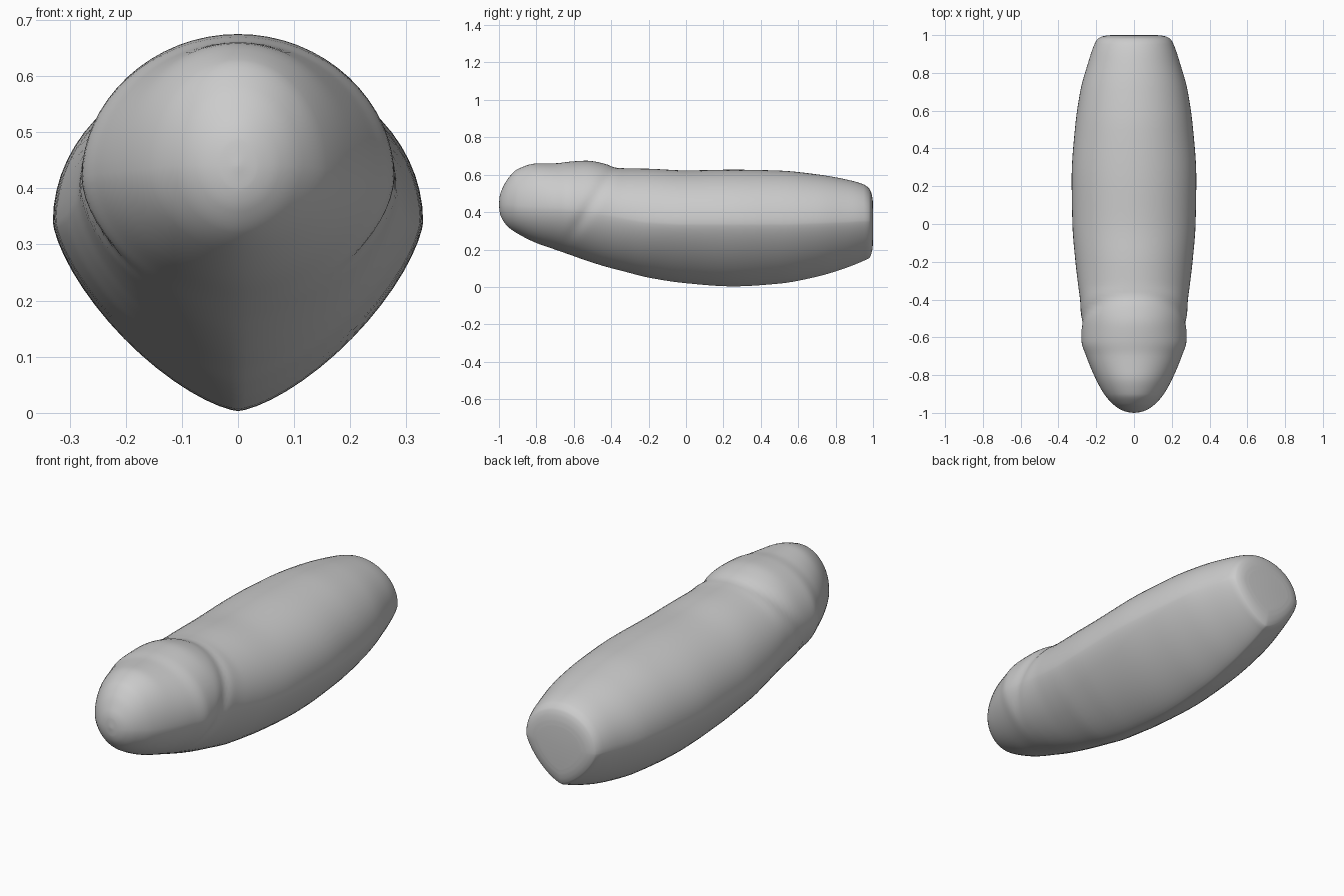
import bpy, bmesh, math

if "Cube" in bpy.data.objects:
    bpy.data.objects.remove(bpy.data.objects["Cube"])

# Stations along the body: y, bottom z, top z, half width, height of widest point
STATIONS = [
    (-1.0, .437, .443, .003, .44), (-.995, .395, .49, .037, .44),
    (-.98, .358, .53, .075, .44), (-.95, .32, .582, .115, .44),
    (-.9, .285, .63, .158, .435), (-.8, .235, .66, .212, .43),
    (-.7, .2, .661, .253, .425), (-.62, .172, .67, .278, .42),
    (-.53, .14, .675, .28, .41), (-.42, .106, .656, .284, .39),
    (-.32, .08, .634, .296, .37), (-.2, .05, .632, .31, .35),
    (0, .02, .623, .326, .34), (.25, .003, .627, .33, .34),
    (.5, .018, .622, .313, .34), (.7, .055, .602, .285, .345),
    (.85, .1, .576, .244, .35), (.95, .14, .548, .21, .355),
    (.98, .155, .525, .192, .355), (.99, .175, .505, .175, .355),
    (.997, .205, .475, .15, .355), (1.0, .235, .445, .12, .355),
]
SIDES, STEPS = 64, 5


def slope(i, c):
    """Tangent of column c at station i, flat at local extremes."""
    if i in (0, len(STATIONS) - 1):
        j = min(i, len(STATIONS) - 2)
        return (STATIONS[j + 1][c] - STATIONS[j][c]) / (STATIONS[j + 1][0] - STATIONS[j][0])
    p, q, r = STATIONS[i - 1:i + 2]
    a, b = (q[c] - p[c]) / (q[0] - p[0]), (r[c] - q[c]) / (r[0] - q[0])
    return 2 * a * b / (a + b) if a * b > 0 else 0


def between(i, t):
    """Smoothly interpolated station between i and i + 1."""
    p, q = STATIONS[i], STATIONS[i + 1]
    h = q[0] - p[0]
    out = [p[0] + h * t]
    for c in range(1, 5):
        out.append((2*t**3 - 3*t**2 + 1) * p[c] + (t**3 - 2*t**2 + t) * h * slope(i, c)
                   + (3*t**2 - 2*t**3) * q[c] + (t**3 - t**2) * h * slope(i + 1, c))
    return out


def signed_pow(v, e):
    return math.copysign(abs(v) ** e, v)


def section(bm, y, bottom, top, width, mid):
    """Round above, keel-shaped below, with a slanted neck fold."""
    blend = min(1, max(0, (y + .9) / .8))
    low = 1.85 - .42 * blend
    ring = []
    for k in range(SIDES):
        a = 2 * math.pi * k / SIDES
        c, s = math.cos(a), math.sin(a)
        n = 2 if s >= 0 else low
        x = width * signed_pow(c, 2 / n)
        z = mid + (top - mid if s >= 0 else mid - bottom) * signed_pow(s, 2 / n)
        fold_y = -.52 + .6 * (z - .42)
        fade = min(1, max(0, (z - .22) / .12))
        f = 1 - .03 * fade * math.exp(-((y - fold_y) / .035) ** 2)
        ring.append(bm.verts.new((x * f, y, mid + (z - mid) * f)))
    return ring


# Body lofted from nose to flat rear end
bm = bmesh.new()
rows = [between(i, k / STEPS) for i in range(len(STATIONS) - 1) for k in range(STEPS)]
rows.append(list(STATIONS[-1]))
rings = [section(bm, *r) for r in rows]
for a, b in zip(rings, rings[1:]):
    for k in range(SIDES):
        m = (k + 1) % SIDES
        bm.faces.new((a[k], a[m], b[m], b[k]))
bm.faces.new(rings[0])
bm.faces.new(rings[-1])
bmesh.ops.recalc_face_normals(bm, faces=bm.faces)
mesh = bpy.data.meshes.new("body")
bm.to_mesh(mesh)
bm.free()
body = bpy.data.objects.new("body", mesh)
bpy.context.collection.objects.link(body)

# Single grey colour
grey = bpy.data.materials.new("grey")
grey.diffuse_color = (.6, .6, .6, 1)
grey.use_nodes = True
grey.node_tree.nodes["Principled BSDF"].inputs["Base Color"].default_value = grey.diffuse_color
mesh.materials.append(grey)

# Smooth shading
bpy.context.view_layer.objects.active = body
body.select_set(True)
bpy.ops.object.shade_smooth_by_angle(angle=math.radians(50))
